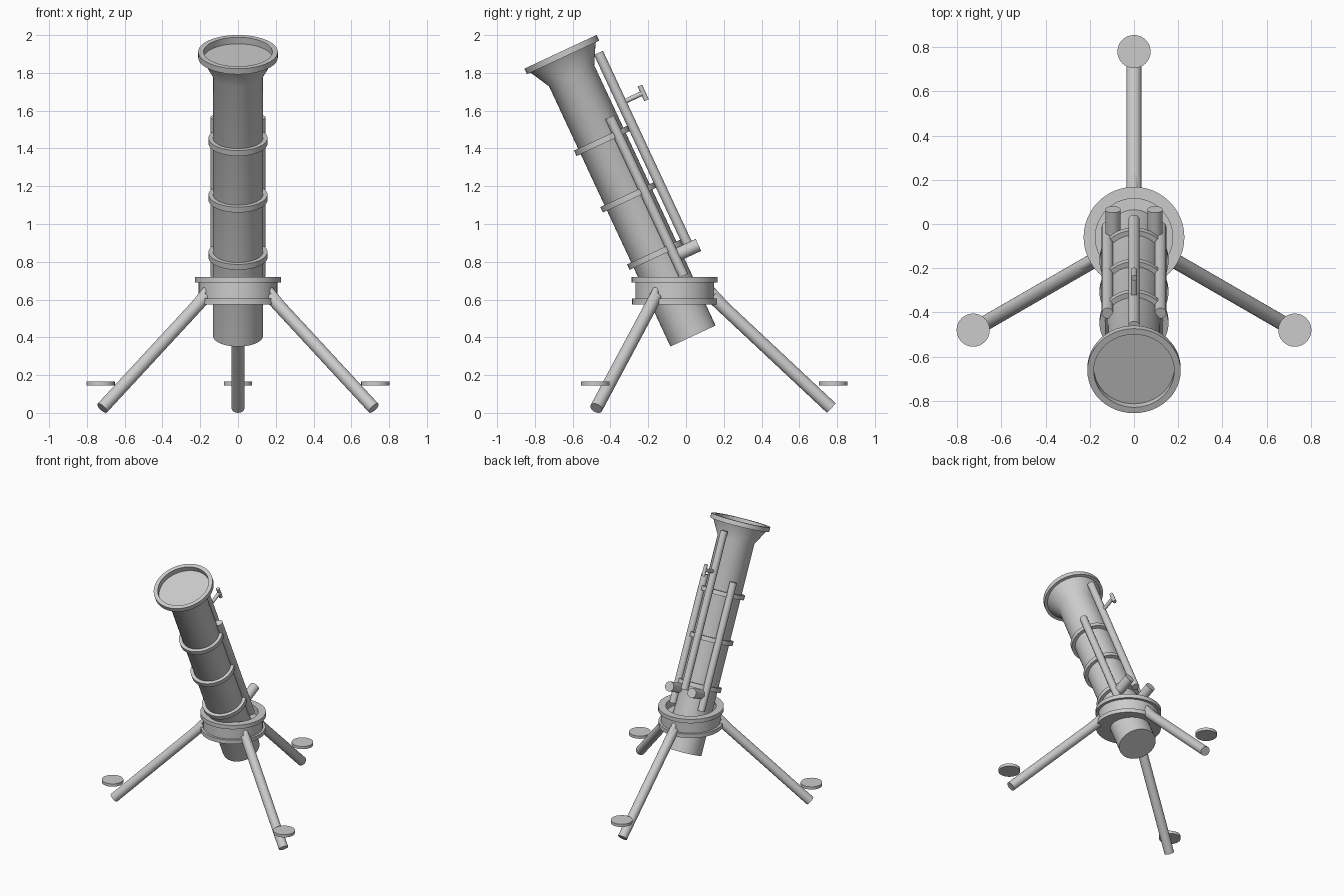
import bpy, math
from mathutils import Vector, Matrix

cube = bpy.data.objects.get("Cube")
if cube:
    bpy.data.objects.remove(cube, do_unlink=True)

grey = bpy.data.materials.new("plain grey")
grey.use_nodes = True
COLOUR = (0.6, 0.6, 0.6, 1)
grey.diffuse_color = COLOUR
grey.node_tree.nodes["Principled BSDF"].inputs["Base Color"].default_value = COLOUR

# Tube frame: local z runs up the barrel, local y points to its back
TILT = math.radians(25)
BARREL = Matrix.Translation((0, 0.037, 0.407)) @ Matrix.Rotation(TILT, 4, 'X')
HUB = Vector((0, -0.06, 0))


def finish(obj, name):
    obj.name = name
    obj.data.materials.clear()
    obj.data.materials.append(grey)
    bpy.ops.object.select_all(action='DESELECT')
    obj.select_set(True)
    bpy.context.view_layer.objects.active = obj
    bpy.ops.object.shade_smooth_by_angle(angle=math.radians(35))
    return obj


def rod(name, a, b, radius, frame=Matrix(), sides=24):
    a, b = frame @ Vector(a), frame @ Vector(b)
    bpy.ops.mesh.primitive_cylinder_add(vertices=sides, radius=radius, depth=(b - a).length)
    obj = bpy.context.object
    obj.matrix_world = Matrix.Translation((a + b) / 2) @ (b - a).to_track_quat('Z', 'Y').to_matrix().to_4x4()
    return finish(obj, name)


def lathe(name, profile, frame, closed=False, sides=48):
    """Spin (radius, height) points about the local z axis."""
    verts, faces = [], []
    n = len(profile)
    for i in range(sides):
        t = math.tau * i / sides
        verts += [(r * math.cos(t), r * math.sin(t), z) for r, z in profile]
    for i in range(sides):
        j = (i + 1) % sides
        for k in range(n if closed else n - 1):
            m = (k + 1) % n
            faces.append((i * n + k, j * n + k, j * n + m, i * n + m))
    if not closed:
        faces.append([i * n for i in reversed(range(sides))])
        faces.append([i * n + n - 1 for i in range(sides)])
    mesh = bpy.data.meshes.new(name)
    mesh.from_pydata(verts, [], faces)
    obj = bpy.data.objects.new(name, mesh)
    bpy.context.collection.objects.link(obj)
    obj.matrix_world = frame
    return finish(obj, name)


# Barrel with flared mouth, rim and recessed front disc
lathe("barrel", [(0.132, 0), (0.132, 1.52), (0.19, 1.627), (0.211, 1.627),
                 (0.211, 1.66), (0.182, 1.66), (0.182, 1.622)], BARREL)

# Clamping bands around the barrel
for i, s in enumerate((0.475, 0.81, 1.14)):
    lathe(f"barrel_band_{i + 1}", [(0.13, s - 0.016), (0.156, s - 0.016),
                                   (0.156, s + 0.016), (0.13, s + 0.016)], BARREL, closed=True)

# Long rod on the back, with its small T-shaped handle
rod("back_rod", (0, 0.18, 0.43), (0, 0.18, 1.57), 0.026, BARREL)
rod("handle_stem", (0, 0.18, 1.278), (0, 0.305, 1.278), 0.013, BARREL)
rod("handle_bar", (0, 0.305, 1.235), (0, 0.305, 1.32), 0.013, BARREL)

# Side rods and knobs, one of each per side
for side, x in (("left", 1), ("right", -1)):
    rod(f"{side}_side_rod", (x * 0.12, 0.09, 0.31), (x * 0.12, 0.09, 1.236), 0.026, BARREL)
    rod(f"{side}_knob", (x * 0.095, 0.11, 0.425), (x * 0.095, 0.23, 0.425), 0.035, BARREL)

# Mounting collar: flanged spool with a raised lip on top
lathe("collar", [(0.225, 0.575), (0.225, 0.605), (0.208, 0.605), (0.208, 0.69),
                 (0.228, 0.69), (0.228, 0.72), (0.175, 0.72), (0.175, 0.66)],
      Matrix.Translation(HUB))

# Three splayed legs, each with a brace and a round foot pad
for name, degrees in (("back", 90), ("right", 210), ("left", 330)):
    frame = Matrix.Translation(HUB) @ Matrix.Rotation(math.radians(degrees), 4, 'Z')
    rod(f"{name}_leg", (0.2, 0, 0.615), (0.83, 0, 0.025), 0.034, frame)
    rod(f"{name}_leg_brace", (0.19, 0, 0.655), (0.4, 0, 0.43), 0.02, frame)
    rod(f"{name}_foot_pad", (0.84, 0, 0.145), (0.84, 0, 0.166), 0.075, frame, 32)
